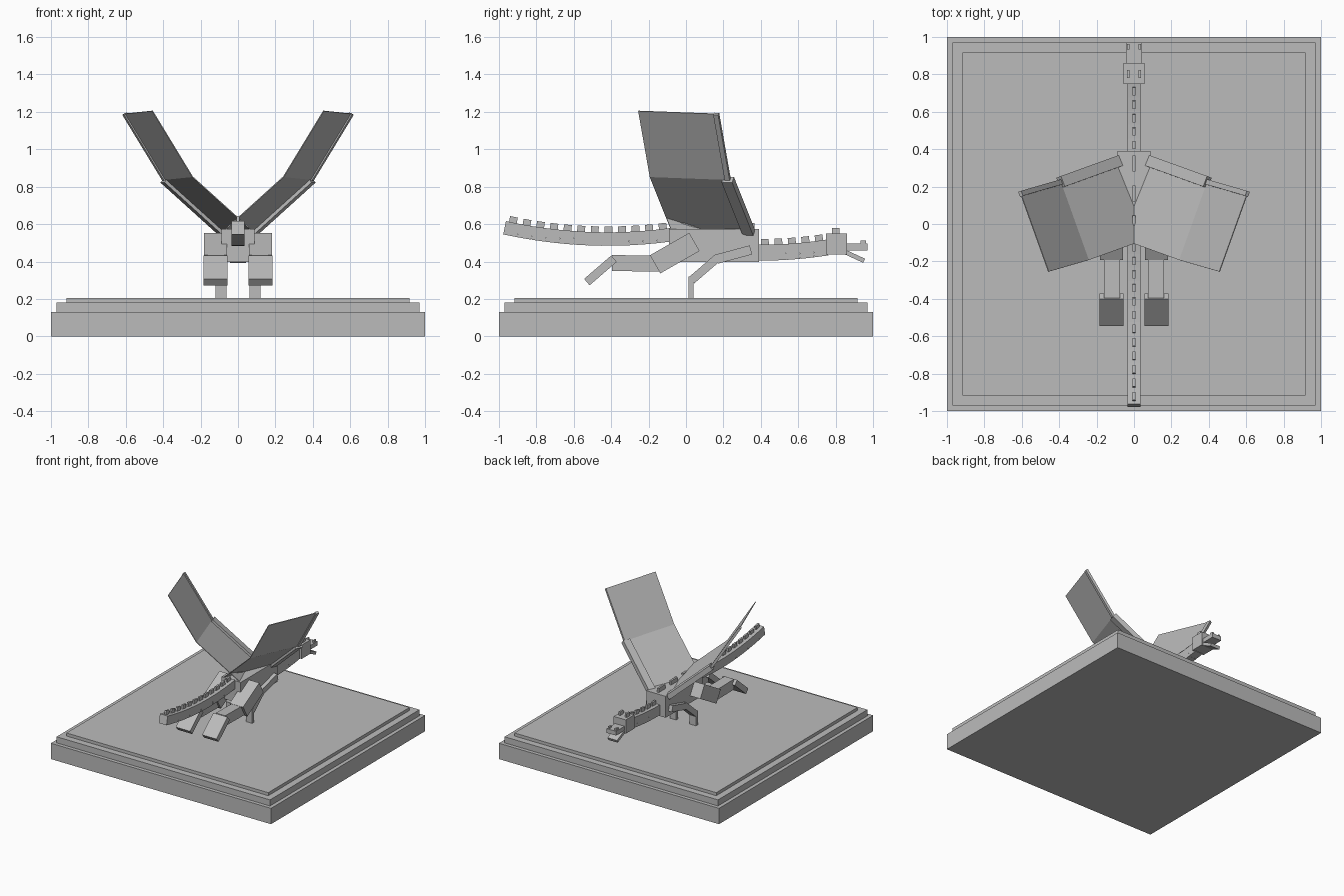
import bpy
from mathutils import Vector, Matrix

if "Cube" in bpy.data.objects:
    bpy.data.objects.remove(bpy.data.objects["Cube"], do_unlink=True)

stone = bpy.data.materials.new("stone grey")
stone.use_nodes = True
GREY = (0.5, 0.5, 0.5, 1)
stone.diffuse_color = GREY
stone.node_tree.nodes["Principled BSDF"].inputs["Base Color"].default_value = GREY


def mesh_object(name, verts, faces):
    mesh = bpy.data.meshes.new(name)
    mesh.from_pydata(verts, [], faces)
    mesh.materials.append(stone)
    obj = bpy.data.objects.new(name, mesh)
    bpy.context.collection.objects.link(obj)
    return obj


def box(name, low, high):
    """Axis-aligned block between two corners."""
    low, high = Vector(low), Vector(high)
    bpy.ops.mesh.primitive_cube_add(size=1, location=(low + high) / 2)
    obj = bpy.context.object
    obj.name = name
    obj.scale = high - low
    obj.data.materials.append(stone)
    return obj


def beam(name, start, end, width, height, side=(1, 0, 0)):
    """Block from start to end; width runs along side."""
    start, end = Vector(start), Vector(end)
    along = (end - start).normalized()
    across = Vector(side)
    across = (across - along * across.dot(along)).normalized()
    up = across.cross(along)
    obj = box(name, (-width / 2, -(end - start).length / 2, -height / 2),
              (width / 2, (end - start).length / 2, height / 2))
    turn = Matrix((across, along, up)).transposed()
    obj.rotation_euler = turn.to_euler()
    obj.location = (start + end) / 2
    return obj


def spined_chain(name, start, count, height_at, width, thick):
    """Curving row of blocks, each with a back spine."""
    step = 0.074
    for i in range(count):
        a, b = start + i * step, start + (i + 1) * step
        p, q = Vector((0, a, height_at(a))), Vector((0, b, height_at(b)))
        beam(f"{name}_segment_{i + 1}", p, q, width, thick)
        along = (q - p).normalized()
        mid = (p + q) / 2 + Vector((0, -along.z, along.y)) * (thick / 2 + 0.014)
        beam(f"{name}_spine_{i + 1}", mid - along * 0.021, mid + along * 0.021, 0.015, 0.034)


# Stepped plinth
for i, (half, low, high) in enumerate([(1, 0, 0.13), (0.97, 0.13, 0.18), (0.917, 0.18, 0.205)]):
    box(f"plinth_step_{i + 1}", (-half, -half, low), (half, half, high))

# Body, tail and neck
box("body", (-0.088, -0.09, 0.397), (0.088, 0.39, 0.573))
for i, y in enumerate((-0.04, 0.12, 0.28)):
    box(f"body_spine_{i + 1}", (-0.008, y, 0.57), (0.008, y + 0.085, 0.607))
spined_chain("tail", -0.97, 12, lambda y: 0.52 + 0.2 * (y + 0.42) ** 2, 0.07, 0.072)
spined_chain("neck", 0.385, 5, lambda y: 0.447 + 0.22 * (y - 0.4) ** 2, 0.07, 0.085)

# Head and jaws
box("head", (-0.055, 0.748, 0.437), (0.055, 0.86, 0.55))
box("upper_jaw", (-0.043, 0.86, 0.46), (0.043, 0.97, 0.495))
beam("lower_jaw", (0, 0.85, 0.451), (0, 0.952, 0.404), 0.086, 0.024)

for side, s in (("left", 1), ("right", -1)):
    # Horns and nostrils
    beam(f"{side}_horn", (s * 0.03, 0.78, 0.563), (s * 0.03, 0.822, 0.563), 0.014, 0.034)
    beam(f"{side}_nostril", (s * 0.03, 0.932, 0.502), (s * 0.03, 0.962, 0.502), 0.014, 0.018)

    # Legs: name, x centre, start and end in the side plane, width, thickness
    for part, x, a, b, width, thick in [
        ("thigh", 0.12, (-0.165, 0.385), (0.045, 0.505), 0.122, 0.112),
        ("shin", 0.117, (-0.395, 0.392), (-0.13, 0.388), 0.086, 0.085),
        ("hind_foot", 0.12, (-0.53, 0.29), (-0.385, 0.415), 0.13, 0.045),
        ("upper_arm", 0.09, (0.165, 0.413), (0.347, 0.462), 0.058, 0.05),
        ("forearm", 0.09, (0.03, 0.3), (0.175, 0.425), 0.058, 0.044),
        ("fore_foot", 0.09, (0.027, 0.205), (0.027, 0.32), 0.058, 0.026),
    ]:
        beam(f"{side}_{part}", (s * x, *a), (s * x, *b), width, thick)

    # Wing bones and folded membrane
    chord = Vector((s * -0.145, -0.405, 0.015))
    root, hinge, tip = (Vector((s * x, y, z)) for x, y, z in
                        [(0.075, 0.325, 0.555), (0.388, 0.212, 0.838), (0.602, 0.15, 1.19)])
    lead = -chord.normalized() * 0.012
    beam(f"{side}_wing_arm", root + lead, hinge + lead, 0.06, 0.04, chord)
    beam(f"{side}_wing_finger", hinge + lead, tip + lead, 0.028, 0.02, chord)
    front = [root, hinge, tip]
    skin = mesh_object(f"{side}_wing_membrane", front + [p + chord for p in front],
                       [(0, 1, 4, 3), (1, 2, 5, 4)])
    solid = skin.modifiers.new("thickness", "SOLIDIFY")
    solid.thickness = 0.005
    solid.offset = 0
